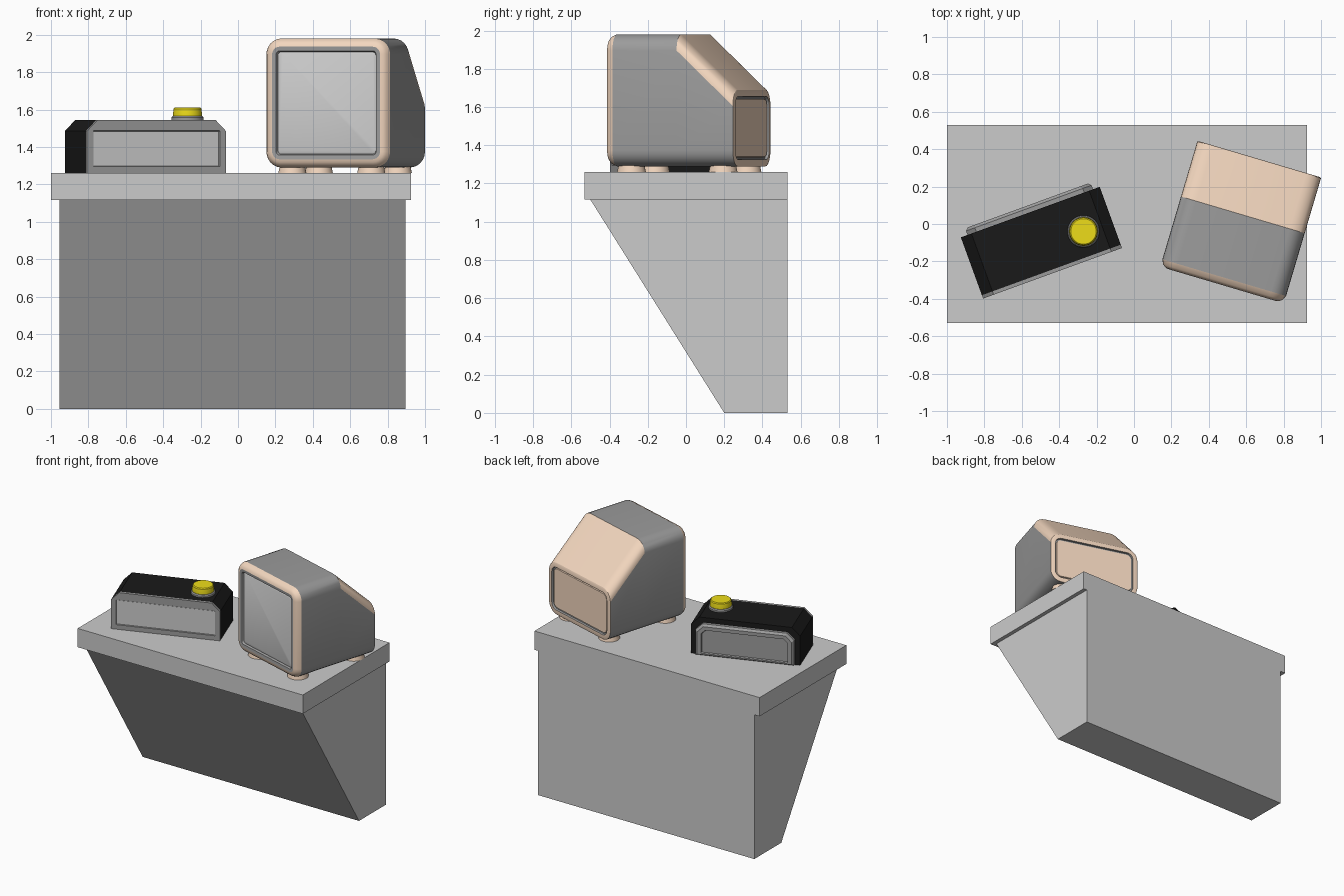
import bpy, bmesh
from math import sin, cos, pi, radians

if "Cube" in bpy.data.objects:
    bpy.data.objects.remove(bpy.data.objects["Cube"])


def material(name, rgb):
    m = bpy.data.materials.new(name)
    m.diffuse_color = (*rgb, 1)
    m.use_nodes = True
    m.node_tree.nodes["Principled BSDF"].inputs["Base Color"].default_value = m.diffuse_color
    return m


TAN = material("tan", (0.9, 0.68, 0.52))
GREY = material("mid_grey", (0.33, 0.33, 0.33))
BLACK = material("black", (0.01, 0.01, 0.01))
YELLOW = material("yellow", (0.85, 0.72, 0.01))


def loft(name, rings, mat=None, caps=(True, True), loc=(0, 0, 0), rot=0, flip=False):
    """Skin a list of equal-length point rings into one object."""
    bm = bmesh.new()
    vs = [[bm.verts.new(p) for p in ring] for ring in rings]
    n = len(rings[0])
    for a, b in zip(vs, vs[1:]):
        for i in range(n):
            j = (i + 1) % n
            bm.faces.new((a[i], a[j], b[j], b[i]))
    if caps[0]:
        bm.faces.new(vs[0][::-1])
    if caps[1]:
        bm.faces.new(vs[-1])
    if all(caps):
        bmesh.ops.recalc_face_normals(bm, faces=bm.faces)
    elif flip:
        bmesh.ops.reverse_faces(bm, faces=bm.faces)
    me = bpy.data.meshes.new(name)
    bm.to_mesh(me)
    bm.free()
    ob = bpy.data.objects.new(name, me)
    bpy.context.collection.objects.link(ob)
    ob.location = loc
    ob.rotation_euler.z = rot
    if mat:
        me.materials.append(mat)
    bpy.ops.object.select_all(action='DESELECT')
    bpy.context.view_layer.objects.active = ob
    ob.select_set(True)
    bpy.ops.object.shade_smooth_by_angle(angle=radians(28))
    return ob


def round_rect(w, z0, z1, r, y, d=0, seg=6):
    """Rounded rectangle in the xz plane, shrunk by d."""
    w, z0, z1, r = w - d, z0 + d, z1 - d, max(r - d, 0.02)
    pts = []
    for k, (cx, cz) in enumerate([(w - r, z1 - r), (r - w, z1 - r), (r - w, z0 + r), (w - r, z0 + r)]):
        for i in range(seg + 1):
            a = (k + i / seg) * pi / 2
            pts.append((cx + r * cos(a), y, cz + r * sin(a)))
    return pts


def clipped_rect(w, z0, z1, c, y):
    """Rectangle in the xz plane with both top corners clipped."""
    return [(w, y, z0), (w, y, z1 - c), (w - c, y, z1), (c - w, y, z1), (-w, y, z1 - c), (-w, y, z0)]


def turned(name, profile, mat, loc, seg=32):
    """Round part from (radius, height) pairs."""
    rings = [[(r * cos(2 * pi * i / seg), r * sin(2 * pi * i / seg), z) for i in range(seg)]
             for r, z in profile]
    return loft(name, rings, mat, loc=loc)


# Counter with slanted front
def counter_part(name, x0, x1, profile):
    loft(name, [[(x, y, z) for y, z in profile] for x in (x0, x1)])


counter_part("counter_top", -1, 0.925, [(-0.53, 1.115), (0.53, 1.115), (0.53, 1.26), (-0.53, 1.26)])
counter_part("counter_body", -0.955, 0.895, [(0.2, 0), (0.53, 0), (0.53, 1.115), (-0.5, 1.115)])

# Monitor, local origin at the middle of its back
place = dict(loc=(0.669, 0.343, 0), rot=radians(-16.5))
W, Z0, ZT, ZB, R = 0.345, 1.29, 1.98, 1.69, 0.085
front = lambda y, d=0: round_rect(W, Z0, ZT, R, y, d)
back = lambda y, d=0: round_rect(W, Z0, ZB, R, y, d)
shell = loft("monitor_shell", [front(-0.657), front(-0.307), back(0)], GREY, (False, False), flip=False, **place)
shell.data.materials.append(TAN)
for f in shell.data.polygons:  # sloped rear cover
    if f.center.y > -0.2 and f.normal.z ** 2 > 0.001 and f.center.z > 1.6:
        f.material_index = 1
loft("monitor_bezel", [front(-0.657), front(-0.682, 0.012), front(-0.694, 0.028), front(-0.698, 0.044)],
     TAN, (False, False), flip=True, **place)
loft("screen_rim", [front(-0.698, 0.044), front(-0.696, 0.066), front(-0.682, 0.072)],
     GREY, (False, False), flip=True, **place)
loft("screen", [front(-0.682, 0.072), front(-0.686, 0.08)], None, (False, True), flip=True, **place)
loft("monitor_back_rim", [back(0), back(0.004, 0.01), back(0.004, 0.035)], TAN, (False, False), **place)
loft("monitor_back_groove", [back(0.004, 0.035), back(-0.012, 0.037), back(-0.012, 0.047)],
     GREY, (False, False), **place)
loft("monitor_back_panel", [back(-0.012, 0.047), back(-0.004, 0.05)], TAN, (False, True), **place)

# Make every open monitor skin face away from its middle
for ob in bpy.data.objects:
    if ob.name.startswith(("monitor", "screen")):
        me = ob.data
        s = sum(f.area * (f.normal.x * f.center.x + f.normal.y * (f.center.y + 0.35)
                          + f.normal.z * (f.center.z - 1.6)) for f in me.polygons)
        if s < 0:
            me.flip_normals()

# Monitor feet
ca, sa = cos(place["rot"]), sin(place["rot"])
for side, u in (("left", -0.22), ("right", 0.22)):
    for end, v in (("front", -0.59), ("back", -0.09)):
        turned(f"monitor_foot_{end}_{side}", [(0.075, 0), (0.068, 0.035)], TAN,
               (0.669 + u * ca - v * sa, 0.343 + u * sa + v * ca, 1.26))

# Low black box
place = dict(loc=(-0.495, -0.1, 0), rot=radians(20))
loft("box_shell", [clipped_rect(0.395, 1.26, 1.545, 0.06, y) for y in (-0.155, 0.174)], BLACK, **place)
loft("box_front_frame", [clipped_rect(0.395, 1.26, 1.545, 0.06, -0.155),
                         clipped_rect(0.395, 1.26, 1.545, 0.06, -0.174),
                         clipped_rect(0.36, 1.295, 1.487, 0.002, -0.174),
                         clipped_rect(0.356, 1.299, 1.483, 0.002, -0.164)], GREY, **place)
loft("box_front_panel", [clipped_rect(0.356, 1.299, 1.483, 0.002, y) for y in (-0.16, -0.168)], **place)
loft("box_back_plate", [clipped_rect(0.357, 1.265, 1.507, 0.05, 0.17),
                        clipped_rect(0.357, 1.265, 1.507, 0.05, 0.197),
                        clipped_rect(0.342, 1.275, 1.492, 0.045, 0.212),
                        clipped_rect(0.315, 1.285, 1.465, 0.03, 0.212),
                        clipped_rect(0.311, 1.289, 1.461, 0.03, 0.2)], GREY, **place)

# Push button
turned("button_collar", [(0.086, 0), (0.086, 0.012), (0.08, 0.02)], GREY, (-0.27, -0.04, 1.545))
turned("button", [(0.077, 0), (0.077, 0.02), (0.074, 0.042), (0.068, 0.048)], YELLOW, (-0.27, -0.04, 1.562))
